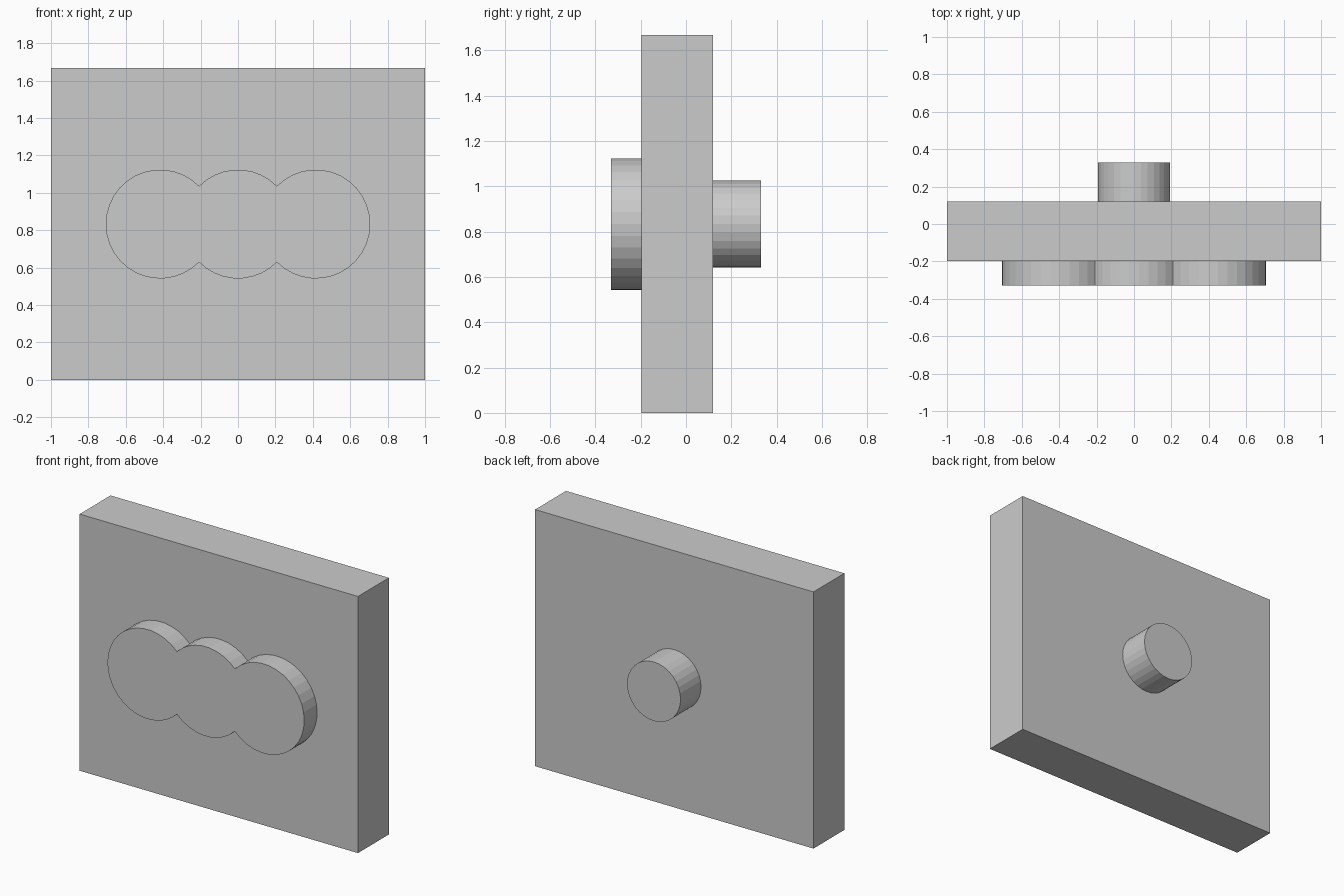
import bpy, bmesh, math

if "Cube" in bpy.data.objects:
    bpy.data.objects.remove(bpy.data.objects["Cube"])

MID_Z = 0.833
LOBE_R, LOBE_STEP = 0.291, 0.416


def arc(cx, r, a0, a1, n):
    """Points on an arc in the xz plane, end point left out."""
    return [(cx + r * math.cos(a0 + (a1 - a0) * i / n),
             MID_Z + r * math.sin(a0 + (a1 - a0) * i / n)) for i in range(n)]


def extrude_profile(name, points, y0, y1):
    """Solid made by extruding an xz outline from y0 to y1."""
    bm = bmesh.new()
    face = bm.faces.new([bm.verts.new((x, y0, z)) for x, z in points])
    out = bmesh.ops.extrude_face_region(bm, geom=[face], use_keep_orig=True)
    verts = [v for v in out["geom"] if isinstance(v, bmesh.types.BMVert)]
    bmesh.ops.translate(bm, verts=verts, vec=(0, y1 - y0, 0))
    bmesh.ops.recalc_face_normals(bm, faces=bm.faces)
    mesh = bpy.data.meshes.new(name)
    bm.to_mesh(mesh)
    bm.free()
    obj = bpy.data.objects.new(name, mesh)
    bpy.context.collection.objects.link(obj)
    return obj


# Square-edged wall plate
extrude_profile("plate", [(-1, 0), (1, 0), (1, 1.667), (-1, 1.667)], -0.197, 0.12)

# Raised front panel: outline of three overlapping circles, joined at the notches
notch = math.acos(LOBE_STEP / 2 / LOBE_R)
end = math.pi - notch
outline = (arc(LOBE_STEP, LOBE_R, -end, end, 26)
           + arc(0, LOBE_R, notch, end, 9)
           + arc(-LOBE_STEP, LOBE_R, notch, 2 * math.pi - notch, 26)
           + arc(0, LOBE_R, -end, -notch, 9))
extrude_profile("front_panel", outline, -0.33, -0.197)

# Round peg on the back
extrude_profile("back_peg", arc(0, 0.192, 0, 2 * math.pi, 32), 0.12, 0.33)
